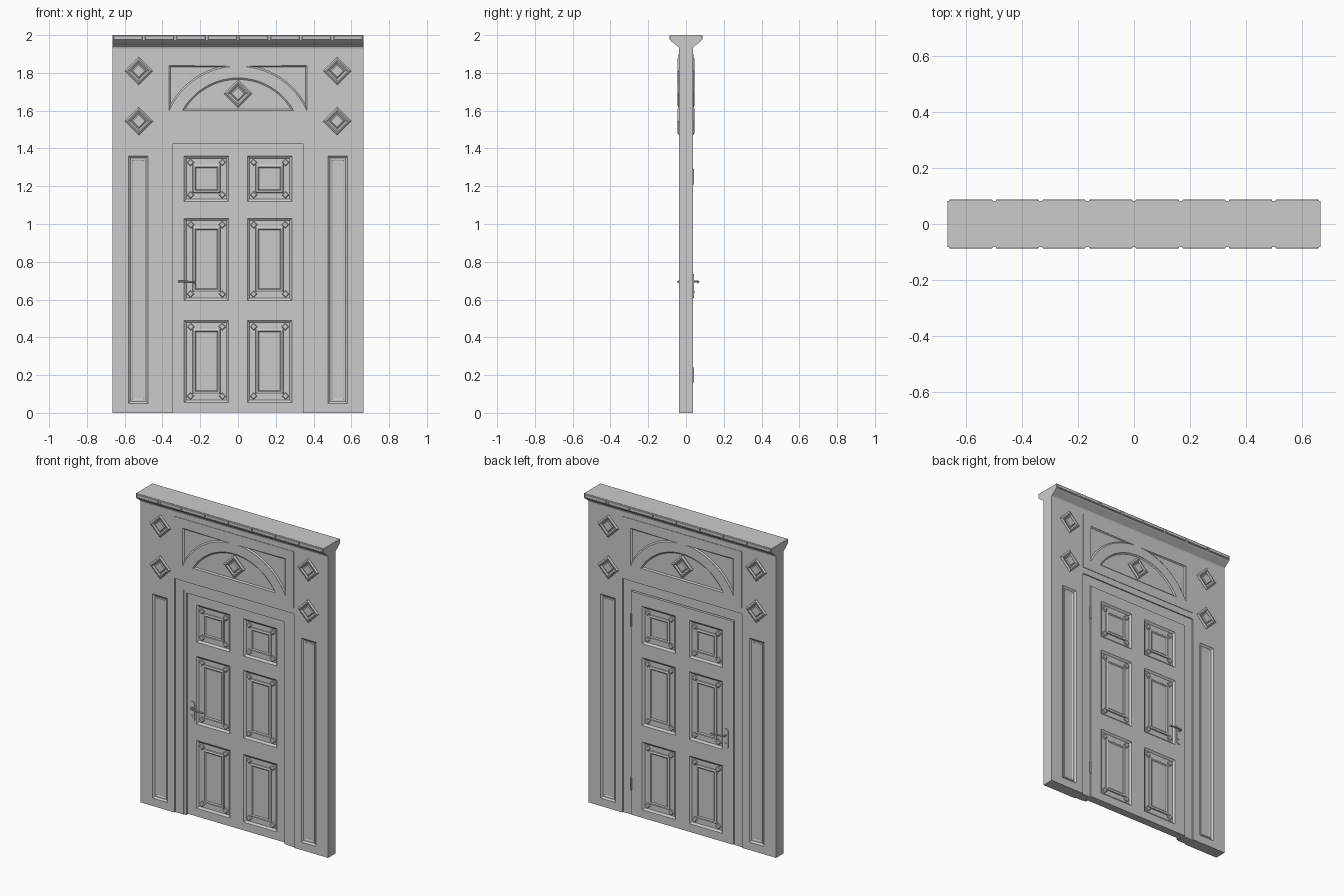
import bpy, bmesh, math
from mathutils import Vector

if "Cube" in bpy.data.objects:
    bpy.data.objects.remove(bpy.data.objects["Cube"])

WALL = 0.037            # half thickness of the wall
DOOR_Y, DOOR_T = 0.012, 0.025   # door centre and half thickness


def loft(bm, rings):
    """Closed solid through a list of rings with equal point counts."""
    loops = [[bm.verts.new(p) for p in r] for r in rings]
    n = len(loops[0])
    for a, b in zip(loops, loops[1:]):
        for i in range(n):
            j = (i + 1) % n
            bm.faces.new((a[i], a[j], b[j], b[i]))
    bm.faces.new(loops[0])
    bm.faces.new(loops[-1])


def rect(bm, cx, cz, hw, hh, steps, rot=0.0):
    """Stepped rectangle facing along y; steps are (inset, y)."""
    c, s = math.cos(rot), math.sin(rot)
    rings = []
    for inset, y in steps:
        w, h = hw - inset, hh - inset
        rings.append([(cx + x * c - z * s, y, cz + x * s + z * c)
                      for x, z in ((-w, -h), (w, -h), (w, h), (-w, h))])
    loft(bm, rings)


def make(name, bm):
    bmesh.ops.recalc_face_normals(bm, faces=bm.faces)
    me = bpy.data.meshes.new(name)
    bm.to_mesh(me)
    bm.free()
    ob = bpy.data.objects.new(name, me)
    bpy.context.collection.objects.link(ob)
    return ob


def cut(ob, bm):
    cutter = make("cutter", bm)
    cutter.hide_render = True
    mod = ob.modifiers.new("recesses", 'BOOLEAN')
    mod.operation, mod.solver, mod.object = 'DIFFERENCE', 'EXACT', cutter
    bpy.context.view_layer.objects.active = ob
    bpy.ops.object.modifier_apply(modifier=mod.name)
    bpy.data.objects.remove(cutter)


def portal(name, ow, oh, iw, ih, y0, y1):
    """Inverted U shape around the doorway."""
    pts = [(-ow, 0), (-ow, oh), (ow, oh), (ow, 0), (iw, 0), (iw, ih), (-iw, ih), (-iw, 0)]
    bm = bmesh.new()
    loft(bm, [[(x, y, z) for x, z in pts] for y in (y0, y1)])
    return make(name, bm)


def face(s, steps, base=WALL, centre=0.0):
    """Heights relative to a front (s=-1) or back (s=1) surface."""
    return [(i, centre + s * (base + d)) for i, d in steps]


# wall with sunk side panels and a hole for the header
wall = portal("wall", 0.665, 1.95, 0.423, 1.5, -WALL, WALL)
bm = bmesh.new()
rect(bm, 0, 1.72, 0.418, 0.175, [(0, -0.06), (0, 0.06)])
for s in (-1, 1):
    for m in (-1, 1):
        rect(bm, m * 0.528, 0.705, 0.053, 0.655, face(s, [(-0.002, 0.002), (0.011, -0.009)]))
cut(wall, bm)

bm = bmesh.new()
for s in (-1, 1):
    for m in (-1, 1):
        rect(bm, m * 0.528, 0.705, 0.038, 0.64,
             face(s, [(0, -0.012), (0.0, -0.006), (0.006, -0.006), (0.01, -0.0085)]))
make("side_panel_moulding", bm)

# casing and door stop
portal("door_casing", 0.424, 1.501, 0.365, 1.44, -0.03, 0.03)
portal("door_stop", 0.366, 1.441, 0.348, 1.424, -0.026, -0.012)

# header panel with sunk spandrels and arched lunette
bm = bmesh.new()
rect(bm, 0, 1.72, 0.423, 0.18, [(0, -0.040), (0, 0.040)])
header = make("header_panel", bm)
bm = bmesh.new()
CZ, R_OUT, R_IN, N = 1.435, 0.40, 0.338, 20


def spandrel(i, y, m):
    r, edge = R_OUT + i, 0.365 - i
    a0 = math.acos(edge / r)
    a1 = math.asin(min(math.sin(math.radians(87)), (0.405 - i) / r))
    angs = [a0 + (a1 - a0) * k / N for k in range(N + 1)]
    return [(m * edge, y, 1.84 - i)] + [(m * r * math.cos(a), y, CZ + r * math.sin(a)) for a in angs]


def lunette(i, y):
    r = R_IN - i
    a0 = math.asin((0.167 + i) / r)
    angs = [a0 + (math.pi - 2 * a0) * k / (2 * N) for k in range(2 * N + 1)]
    return [(r * math.cos(a), y, CZ + r * math.sin(a)) for a in angs]


for s in (-1, 1):
    steps = face(s, [(0, 0.003), (0, -0.001), (0.008, -0.007)], 0.040)
    loft(bm, [lunette(i, y) for i, y in steps])
    for m in (-1, 1):
        loft(bm, [spandrel(i, y, m) for i, y in steps])
cut(header, bm)

# raised diamonds
bm = bmesh.new()
for s in (-1, 1):
    for x, z in ((-0.525, 1.81), (0.525, 1.81), (-0.525, 1.545), (0.525, 1.545), (0, 1.69)):
        rect(bm, x, z, 0.053, 0.053,
             face(s, [(0, -0.006), (0, 0.001), (0.008, 0.008), (0.014, 0.008), (0.022, 0.002),
                      (0.025, 0.002), (0.03, 0.006)]), math.pi / 4)
make("diamond_ornaments", bm)

# cornice profile swept along x, with rows of small blocks
prof = [(0.035, 1.925), (0.04, 1.938), (0.076, 1.965), (0.082, 1.972), (0.082, 2.0)]
prof = prof + [(-y, z) for y, z in reversed(prof)]
bm = bmesh.new()
loft(bm, [[(x, y, z) for y, z in prof] for x in (-0.665, 0.665)])
make("cornice", bm)
bm = bmesh.new()
for s in (-1, 1):
    for k in range(8):
        rect(bm, (k - 3.5) * 0.16625, 1.9865, 0.077, 0.0115,
             face(s, [(0, -0.004), (0, 0.003), (0.003, 0.006)], 0.082))
make("cornice_blocks", bm)

# door leaf with six sunk panels on each side
bm = bmesh.new()
rect(bm, 0, 0.719, 0.362, 0.716, [(0, DOOR_Y - DOOR_T), (0, DOOR_Y + DOOR_T)])
door = make("door_leaf", bm)
cutters, inserts, studs = bmesh.new(), bmesh.new(), bmesh.new()
for s in (-1, 1):
    for z0, z1 in ((0.055, 0.49), (0.595, 1.03), (1.12, 1.36)):
        for m in (-1, 1):
            cx, cz, hw, hh = m * 0.167, (z0 + z1) / 2, 0.118, (z1 - z0) / 2
            rect(cutters, cx, cz, hw, hh,
                 face(s, [(-0.0024, 0.002), (0.012, -0.010)], DOOR_T, DOOR_Y))
            rect(inserts, cx, cz, hw, hh,
                 face(s, [(0.044, -0.013), (0.046, -0.004), (0.052, -0.001), (0.057, -0.001),
                          (0.063, -0.006)], DOOR_T, DOOR_Y))
            for a in (-1, 1):
                for b in (-1, 1):
                    rect(studs, cx + a * (hw - 0.034), cz + b * (hh - 0.034), 0.014, 0.014,
                         face(s, [(0, -0.013), (0, -0.005), (0.004, -0.001)], DOOR_T, DOOR_Y),
                         math.pi / 4)
cut(door, cutters)
make("door_panel_mouldings", inserts)
make("panel_corner_studs", studs)


def rod(name, points, radius):
    cu = bpy.data.curves.new(name, 'CURVE')
    cu.dimensions, cu.bevel_depth, cu.bevel_resolution = '3D', radius, 2
    cu.use_fill_caps = True
    sp = cu.splines.new('POLY')
    sp.points.add(len(points) - 1)
    for p, co in zip(sp.points, points):
        p.co = (*co, 1)
    ob = bpy.data.objects.new(name, cu)
    bpy.context.collection.objects.link(ob)
    bpy.ops.object.select_all(action='DESELECT')
    ob.select_set(True)
    bpy.context.view_layer.objects.active = ob
    bpy.ops.object.convert(target='MESH')
    bpy.ops.object.shade_smooth_by_angle()


# handle plates, levers and lock cylinders
for s, side in ((-1, "front"), (1, "back")):
    f = DOOR_Y + s * DOOR_T
    bm = bmesh.new()
    ring = []
    for cz, start in ((0.719, 0), (0.623, math.pi)):
        ring += [(-0.312 + 0.016 * math.cos(start + math.pi * k / 8),
                  cz + 0.016 * math.sin(start + math.pi * k / 8)) for k in range(9)]
    loft(bm, [[(x, f + s * d, z) for x, z in ring] for d in (-0.003, 0.005)])
    make(side + "_handle_plate", bm)
    rod(side + "_lever", [(-0.312, f, 0.695), (-0.312, f + s * 0.022, 0.695),
                          (-0.307, f + s * 0.027, 0.695), (-0.26, f + s * 0.028, 0.694),
                          (-0.222, f + s * 0.026, 0.691)], 0.0055)
    rod(side + "_lock_cylinder", [(-0.312, f, 0.64), (-0.312, f + s * 0.008, 0.64)], 0.007)

# hinges on the back
for z in (0.2, 1.25):
    rod("hinge", [(0.364, 0.037, z - 0.04), (0.364, 0.037, z + 0.04)], 0.006)
